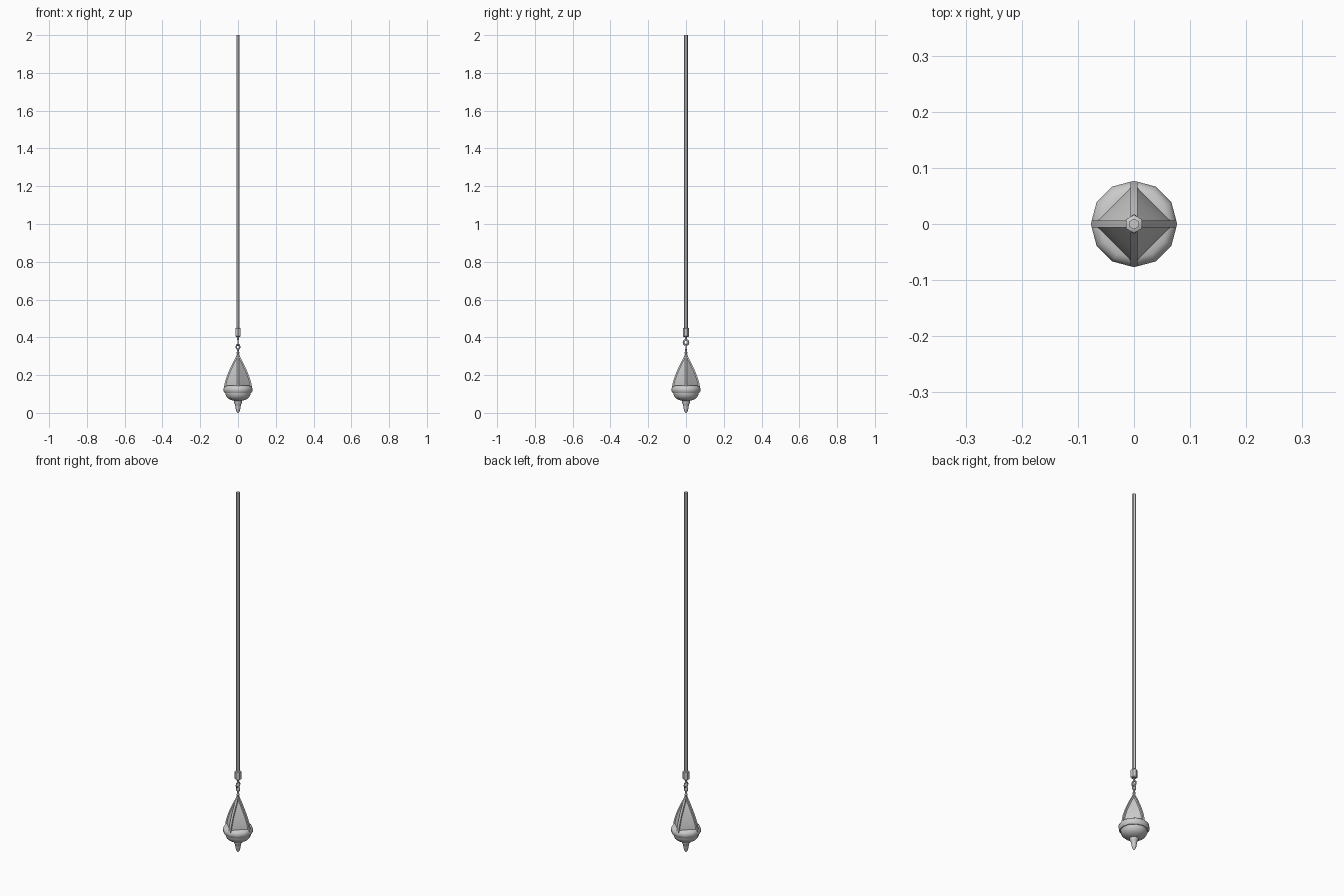
import bpy, bmesh, math
from math import cos, sin, pi

if "Cube" in bpy.data.objects:
    bpy.data.objects.remove(bpy.data.objects["Cube"])


def make(name, rings, smooth=True, caps=True):
    """Loft a list of equal-length point rings into a mesh."""
    bm = bmesh.new()
    loops = [[bm.verts.new(p) for p in r] for r in rings]
    n = len(loops[0])
    for a, b in zip(loops, loops[1:]):
        for i in range(n):
            j = (i + 1) % n
            bm.faces.new((a[i], a[j], b[j], b[i]))
    if caps:
        bm.faces.new(loops[0])
        bm.faces.new(loops[-1])
    bmesh.ops.recalc_face_normals(bm, faces=bm.faces)
    me = bpy.data.meshes.new(name)
    bm.to_mesh(me)
    bm.free()
    ob = bpy.data.objects.new(name, me)
    bpy.context.collection.objects.link(ob)
    if smooth:
        bpy.ops.object.select_all(action='DESELECT')
        ob.select_set(True)
        bpy.context.view_layer.objects.active = ob
        bpy.ops.object.shade_smooth_by_angle(angle=math.radians(40))
    return ob


def lathe(name, profile, sides, phase=0.0, smooth=True):
    return make(name, [[(r * cos(2 * pi * i / sides + phase),
                         r * sin(2 * pi * i / sides + phase), z)
                        for i in range(sides)] for r, z in profile], smooth)


def link(name, z, ry, rz, thick, axis):
    """Closed chain link standing upright, in the xz or yz plane."""
    rings = []
    for i in range(13):
        a = 2 * pi * i / 12
        ring = []
        for k in range(6):
            b = 2 * pi * k / 6
            u = (ry + thick * cos(b)) * cos(a)
            w = z + (rz + thick * cos(b)) * sin(a)
            v = thick * sin(b)
            ring.append((u, v, w) if axis == 'x' else (v, u, w))
        rings.append(ring)
    ob = make(name, rings, caps=False)
    bm = bmesh.new()
    bm.from_mesh(ob.data)
    bmesh.ops.remove_doubles(bm, verts=bm.verts, dist=1e-5)
    bm.to_mesh(ob.data)
    bm.free()


# Cord and the hexagonal ferrule at its end
lathe("cord", [(0.0095, 0.42), (0.0095, 2.0)], 6, pi / 6)
lathe("ferrule", [(0.012, 0.402), (0.0165, 0.406), (0.0165, 0.447),
                  (0.012, 0.45)], 6, pi / 6)

# Chain links and the neck loop
lathe("ferrule_stem", [(0.005, 0.385), (0.005, 0.405)], 6)
link("upper_link", 0.373, 0.013, 0.014, 0.0045, 'y')
link("lower_link", 0.35, 0.009, 0.013, 0.004, 'x')
lathe("neck", [(0.005, 0.338), (0.005, 0.325), (0.008, 0.32),
               (0.006, 0.312), (0.009, 0.298)], 8)

# Four-sided curved shade
shade = [(0.007, 0.303), (0.015, 0.287), (0.028, 0.262), (0.042, 0.233),
         (0.055, 0.203), (0.065, 0.174), (0.071, 0.15), (0.074, 0.128)]
make("shade_panels", [[((r - 0.0015) * cos(i * pi / 2),
                        (r - 0.0015) * sin(i * pi / 2), z)
                       for i in range(4)] for r, z in shade])

# Ribs along the four corners
for q in range(4):
    c, s = cos(q * pi / 2), sin(q * pi / 2)
    rings = []
    for r, z in shade:
        w = min(0.006, 0.4 * r)
        ring = [(r - 0.009, -w), (r + 0.001, -w), (r + 0.001, w), (r - 0.009, w)]
        rings.append([(x * c - y * s, x * s + y * c, z) for x, y in ring])
    make("rib_%d" % (q + 1), rings)

# Rounded rim, bowl below it and bottom finial
lathe("rim", [(0.045, 0.146), (0.062, 0.145), (0.072, 0.139), (0.077, 0.128),
              (0.076, 0.115), (0.07, 0.106), (0.06, 0.104)], 12)
lathe("bowl", [(0.067, 0.107), (0.066, 0.098), (0.06, 0.084),
               (0.048, 0.073), (0.03, 0.066), (0.014, 0.063)], 12)
lathe("finial", [(0.015, 0.067), (0.022, 0.062), (0.022, 0.054),
                 (0.016, 0.045), (0.0135, 0.03), (0.011, 0.016),
                 (0.007, 0.005), (0.003, 0.0)], 12)
